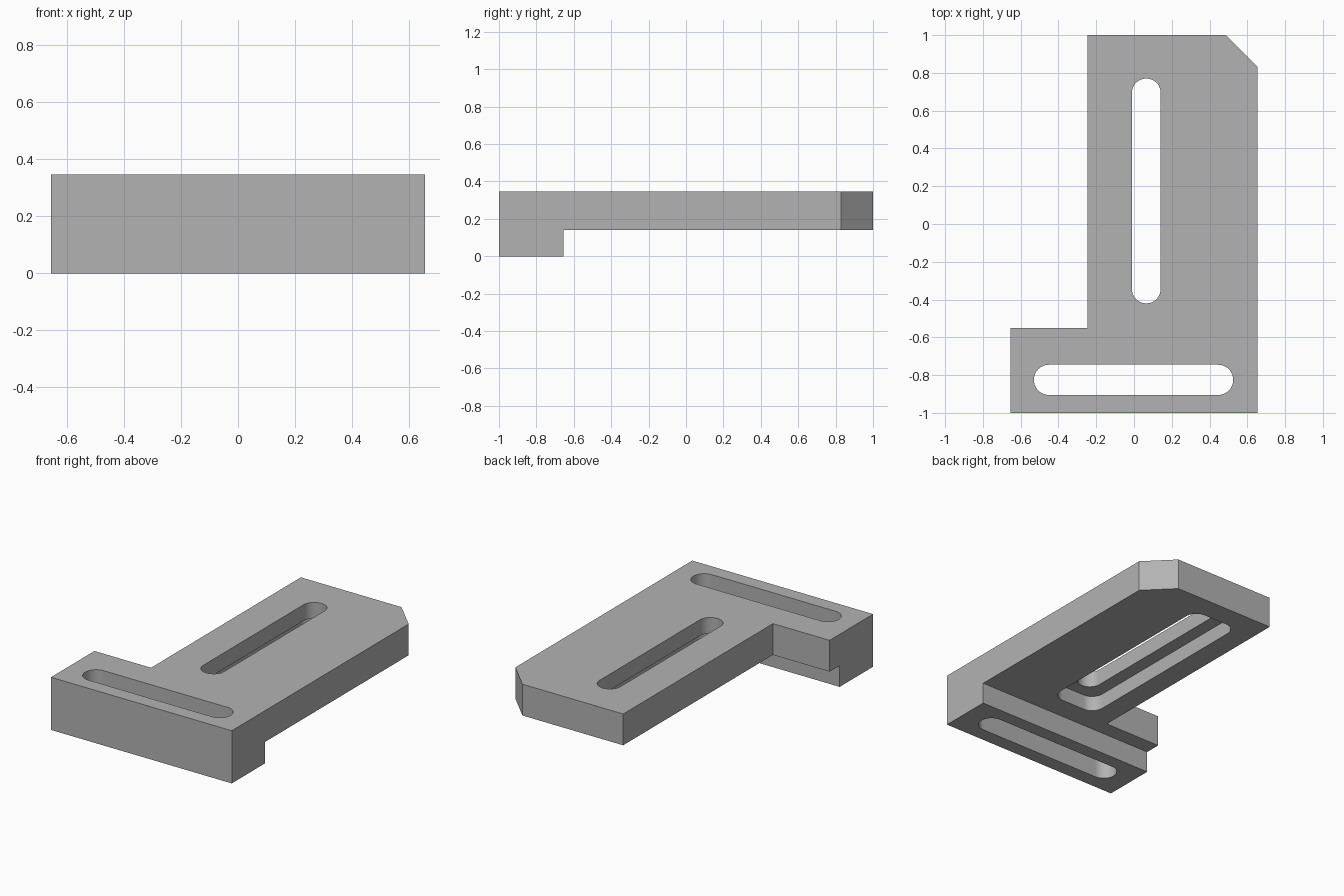
import bpy
import bmesh
from math import sin, cos, pi, radians

cube = bpy.data.objects.get("Cube")
if cube:
    bpy.data.objects.remove(cube, do_unlink=True)

TOP, UNDER, LEDGE = 0.345, 0.14, 0.24   # plate top, plate underside, recess ceiling

grey = bpy.data.materials.new("plain grey")
grey.use_nodes = True
colour = (0.45, 0.45, 0.45, 1)
grey.diffuse_color = colour
grey.node_tree.nodes["Principled BSDF"].inputs["Base Color"].default_value = colour


def prism(name, outline, z0, z1):
    """Extrude a flat outline from z0 up to z1."""
    bm = bmesh.new()
    face = bm.faces.new([bm.verts.new((x, y, z0)) for x, y in outline])
    result = bmesh.ops.extrude_face_region(bm, geom=[face])
    top = [v for v in result["geom"] if isinstance(v, bmesh.types.BMVert)]
    bmesh.ops.translate(bm, verts=top, vec=(0, 0, z1 - z0))
    bmesh.ops.recalc_face_normals(bm, faces=bm.faces)
    mesh = bpy.data.meshes.new(name)
    bm.to_mesh(mesh)
    bm.free()
    mesh.materials.append(grey)
    obj = bpy.data.objects.new(name, mesh)
    bpy.context.collection.objects.link(obj)
    return obj


def rounded(x0, x1, y0, y1, r, steps=12):
    """Rectangle outline with round corners."""
    corners = [(x1 - r, y1 - r), (x0 + r, y1 - r), (x0 + r, y0 + r), (x1 - r, y0 + r)]
    points = []
    for i, (cx, cy) in enumerate(corners):
        for s in range(steps + 1):
            a = (i + s / steps) * pi / 2
            points.append((cx + r * cos(a), cy + r * sin(a)))
    return points


def cut(body, cutter):
    cutter.hide_render = True
    mod = body.modifiers.new(cutter.name, "BOOLEAN")
    mod.operation = "DIFFERENCE"
    mod.solver = "EXACT"
    mod.object = cutter
    bpy.context.view_layer.objects.active = body
    bpy.ops.object.modifier_apply(modifier=mod.name)
    bpy.data.objects.remove(cutter, do_unlink=True)


# L-shaped plate with one chamfered corner
bracket = prism("slotted_bracket", [
    (-0.655, -1), (0.655, -1), (0.655, 0.83), (0.485, 1),
    (-0.245, 1), (-0.245, -0.55), (-0.655, -0.55)], 0, TOP)

# Clear the underside behind the front lip
cut(bracket, prism("underside_cutter", [
    (-0.8, -0.655), (0.8, -0.655), (0.8, 1.2), (-0.8, 1.2)], -0.1, UNDER))

# Through slots, and the wider recess beneath the long one
cut(bracket, prism("lip_slot_cutter",
    rounded(-0.53, 0.525, -0.905, -0.745, 0.0795), -0.1, 0.5))
cut(bracket, prism("long_slot_cutter",
    rounded(-0.011, 0.141, -0.42, 0.77, 0.0755), -0.1, 0.5))
cut(bracket, prism("recess_cutter",
    rounded(-0.1, 0.23, -0.503, 0.853, 0.08), 0.05, LEDGE))

# Smooth slot ends, crisp edges elsewhere
bpy.ops.object.select_all(action="DESELECT")
bracket.select_set(True)
bpy.context.view_layer.objects.active = bracket
bpy.ops.object.shade_smooth_by_angle(angle=radians(30))
